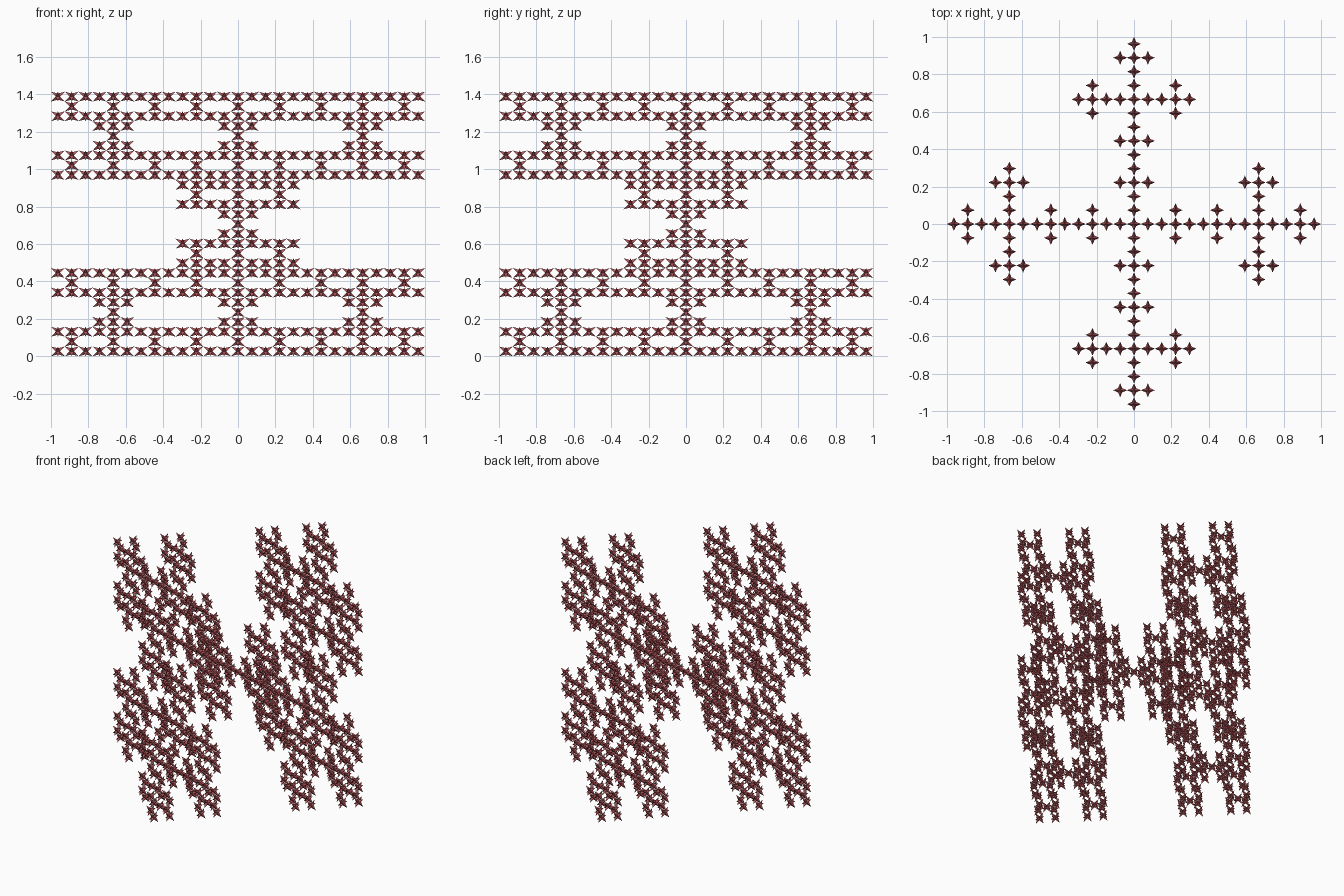
import bpy
from math import sqrt, pi
from itertools import product
from mathutils import Vector, Matrix

if "Cube" in bpy.data.objects:
    bpy.data.objects.remove(bpy.data.objects["Cube"])

LEVELS = 3
SIDE = sqrt(2.0)                  # cube side; its diagonal is 2 units
H = SIDE / 3 ** LEVELS / 2        # half side of one small star cell
R = 0.62 * H                      # waist radius of the star
turn = Matrix.Rotation(pi / 4, 3, 'Z')
signs = list(product((-1, 1), repeat=3))

# Star: octahedral core with a spike towards every cube corner
axes = [Vector(a) * s * R for a in ((1, 0, 0), (0, 1, 0), (0, 0, 1)) for s in (-1, 1)]
star_verts = axes + [Vector(s) * H for s in signs]
star_faces = []
for i, s in enumerate(signs):
    a, b, c = [2 * k + (s[k] > 0) for k in range(3)]
    if s[0] * s[1] * s[2] < 0:
        b, c = c, b
    star_faces += [(a, b, 6 + i), (b, c, 6 + i), (c, a, 6 + i)]

# Fractal layout: eight corners plus the centre, repeated per level
centres = [Vector((0, 0, 0))]
offsets = [Vector(s) for s in signs] + [Vector((0, 0, 0))]
for level in range(1, LEVELS + 1):
    step = SIDE / 3 ** level
    centres = [c + o * step for c in centres for o in offsets]

# Join all stars into one lattice, turned onto its diagonal
verts, faces = [], []
for c in centres:
    n = len(verts)
    verts += [turn @ (c + v) + Vector((0, 0, SIDE / 2)) for v in star_verts]
    faces += [tuple(n + k for k in f) for f in star_faces]

mesh = bpy.data.meshes.new("star_lattice")
mesh.from_pydata(verts, [], faces)
mesh.update()
mat = bpy.data.materials.new("dark_red")
mat.diffuse_color = (0.42, 0.09, 0.1, 1)
mat.use_nodes = True
mat.node_tree.nodes["Principled BSDF"].inputs["Base Color"].default_value = mat.diffuse_color
mesh.materials.append(mat)
bpy.context.collection.objects.link(bpy.data.objects.new("star_lattice", mesh))
